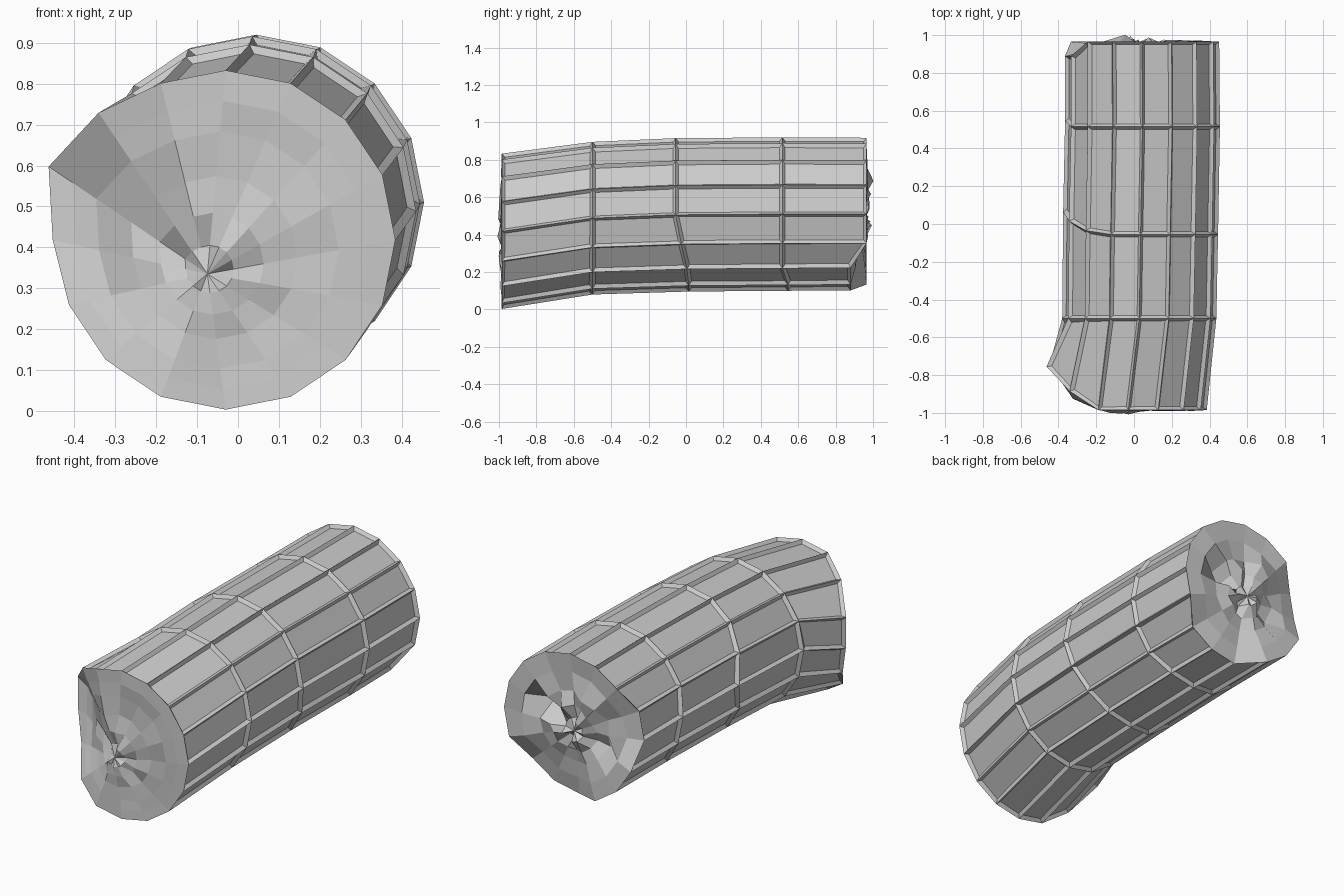
import bpy, bmesh, random
from math import sin, cos, radians
from mathutils import Vector

random.seed(4)
cube = bpy.data.objects.get("Cube")
if cube:
    bpy.data.objects.remove(cube)

SIDES = 16
# Stations along the tube: y, centre x, centre z, radius
STATIONS = [(-0.985, -0.03, 0.418, 0.415), (-0.5, 0.028, 0.488, 0.408),
            (-0.055, 0.035, 0.506, 0.41), (0.515, 0.045, 0.51, 0.41),
            (0.965, 0.043, 0.51, 0.408)]
# Broken ends: point number clockwise from the top -> shift in y
FRONT_CHIP = {10: 0.06, 11: 0.19, 12: 0.22, 13: 0.23, 14: 0.1}
FRONT_FLARE = {12: 1.02, 13: 1.13, 14: 1.06}
BACK_CHIP = {6: -0.085, 7: -0.085, 8: -0.085, 12: -0.075, 13: -0.075}
MID_SKEW = {9: 0.03, 10: 0.05, 11: 0.07, 12: 0.12, 13: 0.07, 14: 0.02,
            8: 0.07, 7: 0.07, 6: 0.06, 5: 0.03}

stone = bpy.data.materials.new("grey_stone")
stone.use_nodes = True
GREY = (0.6, 0.6, 0.6, 1)
stone.diffuse_color = GREY
stone.node_tree.nodes["Principled BSDF"].inputs["Base Color"].default_value = GREY


def ring(bm, station, shift, flare):
    y, cx, cz, r = station
    verts = []
    for k in range(SIDES):
        a = radians(90 - 360 / SIDES * k)
        rr = r * flare.get(k, 1)
        verts.append(bm.verts.new((cx + rr * cos(a), y + shift.get(k, 0), cz + rr * sin(a))))
    return verts


def bridge(bm, a, b):
    return [bm.faces.new((a[k], b[k], b[(k + 1) % SIDES], a[(k + 1) % SIDES]))
            for k in range(SIDES)]


def cap(bm, rim, pole, steps, jitter, bumps):
    """Close an end with rough rings that shrink to an off-centre pole."""
    centre = Vector(pole)
    last = rim
    for i, f in enumerate(steps):
        cur = []
        for k, v in enumerate(rim):
            p = centre.lerp(v.co, f)
            p.y += random.uniform(-jitter, jitter) * (1 - f) + bumps.get((i, k), 0)
            cur.append(bm.verts.new(p))
        bridge(bm, last, cur)
        last = cur
    tip = bm.verts.new(centre)
    for k in range(SIDES):
        bm.faces.new((last[k], tip, last[(k + 1) % SIDES]))


bm = bmesh.new()
shifts = [FRONT_CHIP, {}, MID_SKEW, {11: 0.03, 12: 0.03, 8: 0.03, 7: 0.03}, BACK_CHIP]
rings = [ring(bm, s, shifts[i], FRONT_FLARE if i == 0 else {})
         for i, s in enumerate(STATIONS)]

# Side wall, then sunken panels between the ridges
panels = []
for a, b in zip(rings, rings[1:]):
    panels += bridge(bm, a, b)
bmesh.ops.recalc_face_normals(bm, faces=panels)
bmesh.ops.inset_individual(bm, faces=panels, thickness=0.022, depth=-0.018)

# Rough end faces; the back one has a small knob and a hollow
cap(bm, rings[0], (-0.075, -0.985, 0.335), (0.85, 0.7, 0.48, 0.3, 0.14), 0.03,
    {(0, 12): 0.03, (0, 13): 0.04, (1, 12): 0.03, (1, 13): 0.04})
cap(bm, rings[-1], (0.02, 0.96, 0.49), (0.75, 0.5, 0.32, 0.15), 0.04,
    {(1, 15): 0.04, (1, 14): 0.03, (1, 3): -0.12, (2, 3): -0.1,
     (1, 11): -0.06, (2, 11): -0.05})

bmesh.ops.recalc_face_normals(bm, faces=bm.faces)
mesh = bpy.data.meshes.new("ribbed_tube")
bm.to_mesh(mesh)
bm.free()
mesh.materials.append(stone)
tube = bpy.data.objects.new("ribbed_tube", mesh)
bpy.context.scene.collection.objects.link(tube)
